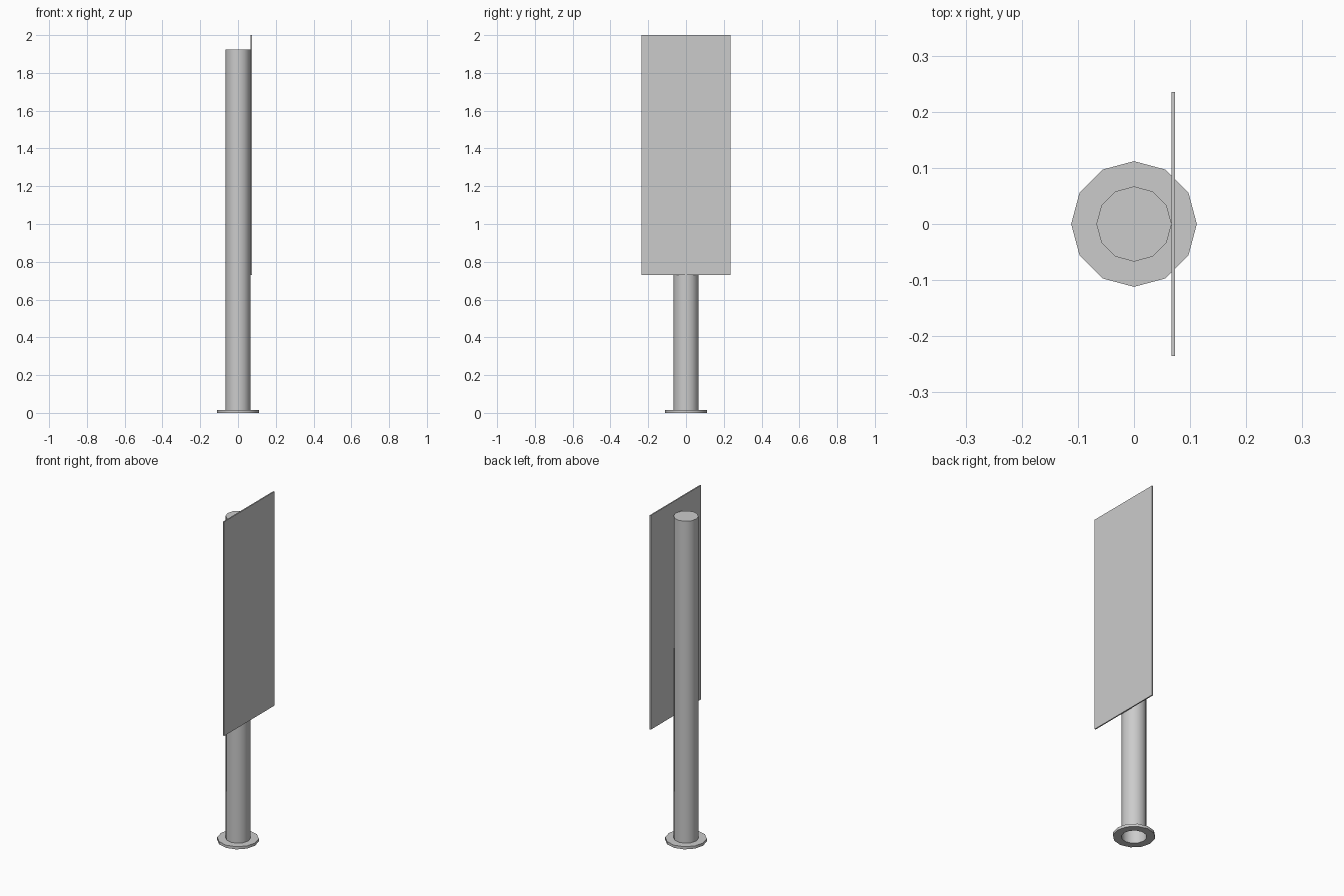
import bpy, bmesh
from math import cos, sin, pi

if "Cube" in bpy.data.objects:
    bpy.data.objects.remove(bpy.data.objects["Cube"])

SIDES = 12


def lathe(name, profile, closed=False, cap_top=False):
    """Spin an (r, z) profile, listed anticlockwise, around the z axis."""
    bm = bmesh.new()
    rings = [[bm.verts.new((r * cos(2 * pi * i / SIDES), r * sin(2 * pi * i / SIDES), z))
              for i in range(SIDES)] for r, z in profile]
    pairs = list(zip(rings, rings[1:]))
    if closed:
        pairs.append((rings[-1], rings[0]))
    for a, b in pairs:
        for i in range(SIDES):
            j = (i + 1) % SIDES
            bm.faces.new((a[i], a[j], b[j], b[i]))
    if cap_top:
        bm.faces.new(rings[-1])
    mesh = bpy.data.meshes.new(name)
    bm.to_mesh(mesh)
    bm.free()
    ob = bpy.data.objects.new(name, mesh)
    bpy.context.collection.objects.link(ob)
    bpy.ops.object.select_all(action='DESELECT')
    ob.select_set(True)
    bpy.context.view_layer.objects.active = ob
    bpy.ops.object.shade_smooth_by_angle(angle=pi / 4)
    return ob


# Post: hollow tube, open at the bottom and capped on top
lathe("post", [(0.067, 0), (0.067, 1.925)], cap_top=True)

# Base flange: flat ring around the foot of the post
lathe("base_flange", [(0.067, 0), (0.112, 0), (0.112, 0.016), (0.067, 0.016)], closed=True)

# Sign panel: thin board fixed to the +x side of the post
bpy.ops.mesh.primitive_cube_add(size=1, location=(0.070, 0, 1.365))
panel = bpy.context.object
panel.name = "sign_panel"
panel.scale = (0.007, 0.47, 1.27)
bpy.ops.object.transform_apply(location=False, rotation=False, scale=True)
